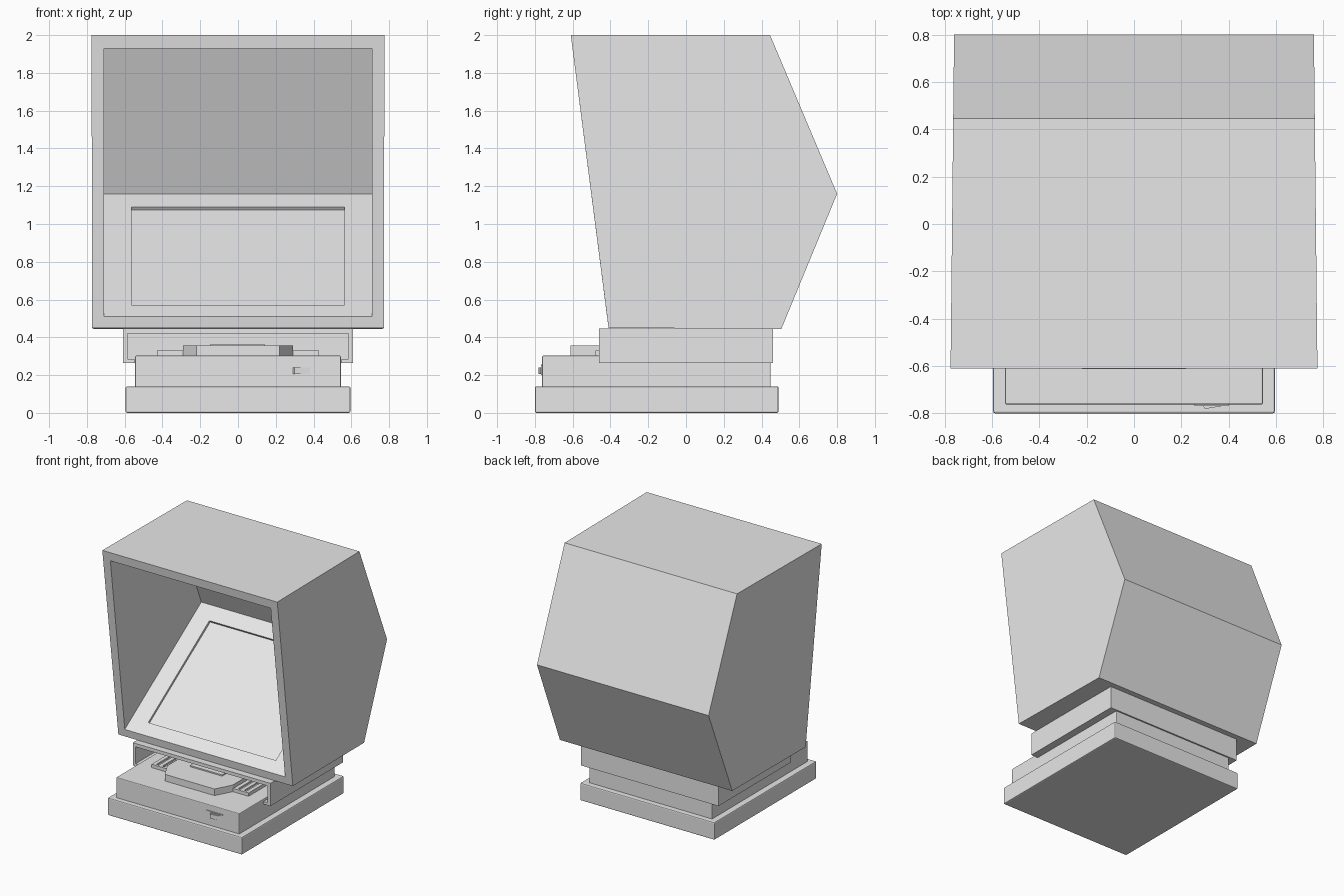
import bpy, bmesh
from mathutils import Vector

if "Cube" in bpy.data.objects:
    bpy.data.objects.remove(bpy.data.objects["Cube"])

grey = bpy.data.materials.new("light_grey")
grey.use_nodes = True
grey.diffuse_color = (0.8, 0.8, 0.8, 1)
grey.node_tree.nodes["Principled BSDF"].inputs["Base Color"].default_value = (0.8, 0.8, 0.8, 1)


def finish(bm, name, bevel=0):
    bmesh.ops.recalc_face_normals(bm, faces=bm.faces)
    mesh = bpy.data.meshes.new(name)
    bm.to_mesh(mesh)
    bm.free()
    mesh.materials.append(grey)
    obj = bpy.data.objects.new(name, mesh)
    bpy.context.collection.objects.link(obj)
    if bevel:
        mod = obj.modifiers.new("edge_bevel", "BEVEL")
        mod.width = bevel
        mod.segments = 2
    return obj


def box(name, x0, x1, y0, y1, z0, z1, bevel=0):
    bm = bmesh.new()
    bmesh.ops.create_cube(bm, size=1)
    for v in bm.verts:
        v.co = Vector((x1 if v.co.x > 0 else x0,
                       y1 if v.co.y > 0 else y0,
                       z1 if v.co.z > 0 else z0))
    return finish(bm, name, bevel)


def prism(name, outline, z0, z1):
    bm = bmesh.new()
    face = bm.faces.new([bm.verts.new((x, y, z0)) for x, y in outline])
    top = bmesh.ops.extrude_face_region(bm, geom=[face])["geom"]
    bmesh.ops.translate(bm, vec=(0, 0, z1 - z0),
                        verts=[v for v in top if isinstance(v, bmesh.types.BMVert)])
    return finish(bm, name)


# Hood: five-sided shell with an open front and a sloping screen inside
def build_hood():
    bm = bmesh.new()

    def pair(half, y, z):
        return [bm.verts.new((s * half, y, z)) for s in (-1, 1)]

    def strip(rows):
        for a, b in zip(rows, rows[1:]):
            bm.faces.new((a[0], a[1], b[1], b[0]))

    def ring(a, b):
        for i in range(4):
            j = (i + 1) % 4
            bm.faces.new((a[i], a[j], b[j], b[i]))

    def loop(top, bottom):
        return [top[0], top[1], bottom[1], bottom[0]]

    outer = [pair(0.775 - 0.0106 * (y + 0.61), y, z) for y, z in
             [(-0.61, 2), (0.445, 2), (0.8, 1.16), (0.505, 0.445), (-0.41, 0.45)]]
    inner = [pair(0.71, y, z) for y, z in
             [(-0.601, 1.93), (0.23, 1.93), (0.55, 1.16), (-0.418, 0.51)]]
    strip(outer)
    strip(inner[:3])
    for rows in (outer, inner):
        for side in (0, 1):
            bm.faces.new([r[side] for r in rows])
    # front rim
    ring(loop(outer[0], outer[-1]), loop(inner[0], inner[-1]))
    # screen surround and recessed screen
    edge = loop(pair(0.565, 0.445, 1.09), pair(0.565, -0.329, 0.57))
    sunk = loop(pair(0.565, 0.455, 1.075), pair(0.565, -0.319, 0.555))
    ring(loop(inner[2], inner[3]), edge)
    ring(edge, sunk)
    bm.faces.new(sunk)
    finish(bm, "hood")


build_hood()

# Base and body
box("base", -0.595, 0.595, -0.8, 0.49, 0, 0.14, 0.008)
box("body", -0.545, 0.545, -0.762, 0.448, 0.13, 0.303, 0.006)

# Sleeve under the hood, open at the front
box("sleeve_top", -0.61, 0.61, -0.46, 0.46, 0.42, 0.447)
box("sleeve_back", -0.585, 0.585, 0.435, 0.46, 0.265, 0.42)
for side, s in (("left", 1), ("right", -1)):
    wall = sorted((s * 0.585, s * 0.61))
    box("sleeve_wall_" + side, *wall, -0.46, 0.46, 0.265, 0.42)
    lip = sorted((s * 0.548, s * 0.585))
    box("sleeve_lip_" + side, *lip, -0.46, 0.435, 0.265, 0.285)

    # slotted film guides beside the carriage
    guide = sorted((s * 0.28, s * 0.43))
    box("film_guide_" + side, *guide, -0.48, 0.05, 0.3, 0.318)
    for i in range(3):
        x = s * (0.31 + 0.0525 * i)
        box(f"guide_rail_{side}_{i + 1}", x - 0.015, x + 0.015, -0.48, 0.05, 0.315, 0.33)
    box("guide_end_" + side, *guide, -0.48, -0.46, 0.315, 0.33)

# Film carriage with cut front corners
prism("carriage", [(-0.22, -0.612), (0.22, -0.612), (0.29, -0.48), (0.29, -0.05),
                   (0.22, 0.08), (-0.22, 0.08), (-0.29, -0.05), (-0.29, -0.48)], 0.3, 0.356)
box("carriage_plate", -0.145, 0.14, -0.4, -0.05, 0.35, 0.366)

# Rocker switch on the front
box("switch_frame", 0.255, 0.4, -0.768, -0.76, 0.248, 0.256)
box("switch_base", 0.285, 0.385, -0.768, -0.755, 0.2, 0.245)
prism("switch_rocker", [(0.29, -0.765), (0.3, -0.781), (0.38, -0.768), (0.38, -0.76)], 0.205, 0.24)
